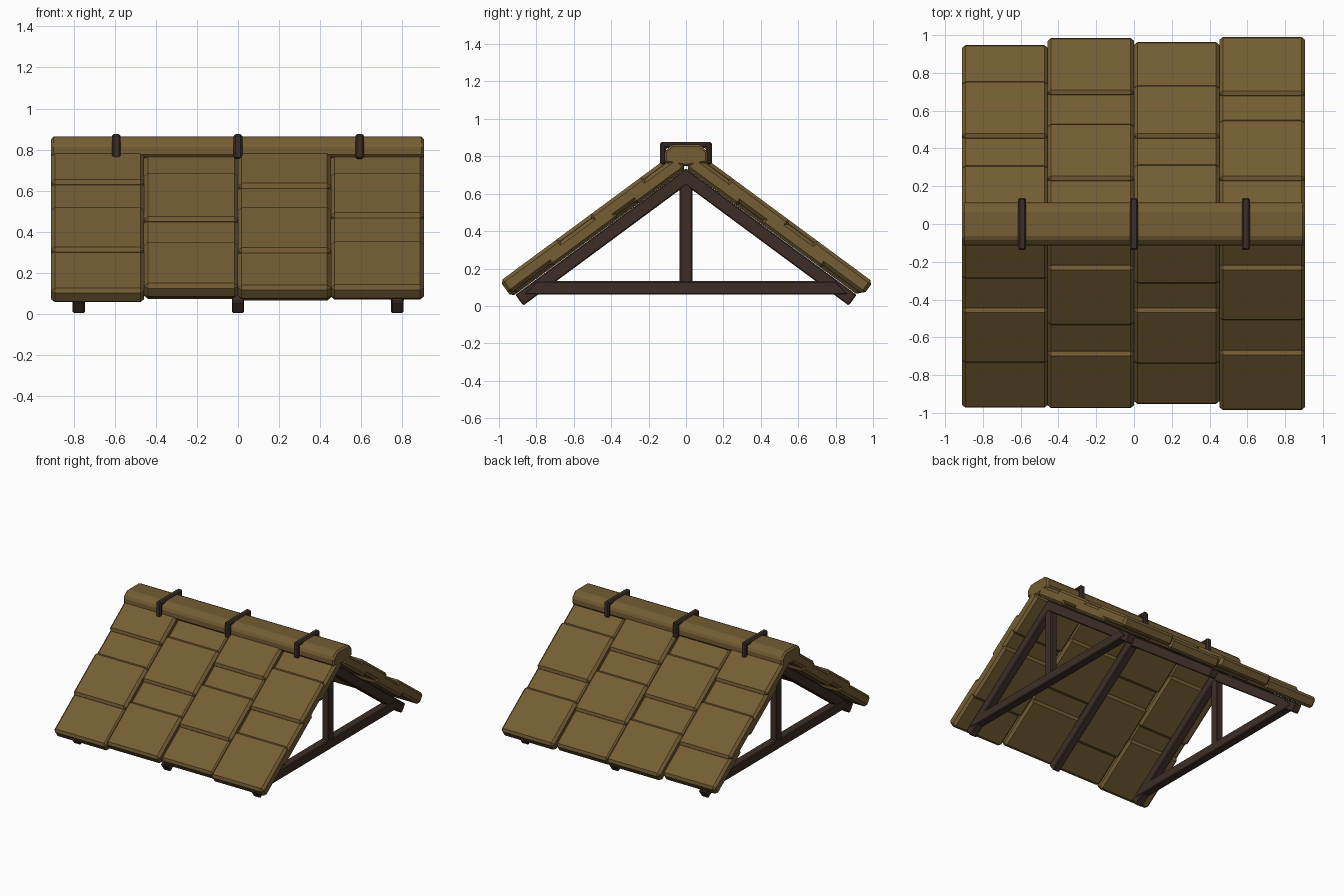
import bpy, bmesh, math

if "Cube" in bpy.data.objects:
    bpy.data.objects.remove(bpy.data.objects["Cube"])

SLOPE = 0.738
ANG = math.atan(SLOPE)
NY, NZ = math.sin(ANG), math.cos(ANG)      # slope normal (y part points outward)
TOP = 0.866                                # raised tile surface height at y = 0
THICK, DROP = 0.085, 0.02                  # tile thickness, offset of the lower layer


def material(name, color):
    m = bpy.data.materials.new(name)
    m.diffuse_color = (*color, 1)
    m.use_nodes = True
    m.node_tree.nodes["Principled BSDF"].inputs["Base Color"].default_value = m.diffuse_color
    return m


SHINGLE = material("golden_wood", (0.175, 0.109, 0.034))
FRAME = material("dark_wood", (0.047, 0.027, 0.020))


def prism(name, pts, x0, x1, mat, bevel):
    """Extrude a y-z profile along x and chamfer its edges."""
    bm = bmesh.new()
    face = bm.faces.new([bm.verts.new((x0, y, z)) for y, z in pts])
    ext = bmesh.ops.extrude_face_region(bm, geom=[face])
    for v in ext["geom"]:
        if isinstance(v, bmesh.types.BMVert):
            v.co.x = x1
    bmesh.ops.recalc_face_normals(bm, faces=bm.faces)
    bmesh.ops.bevel(bm, geom=bm.edges[:], offset=bevel, segments=1,
                    affect='EDGES', clamp_overlap=True)
    mesh = bpy.data.meshes.new(name)
    bm.to_mesh(mesh)
    bm.free()
    mesh.materials.append(mat)
    obj = bpy.data.objects.new(name, mesh)
    bpy.context.collection.objects.link(obj)
    return obj


def tile(side, outer, inner, raised, x0, x1):
    """One roof tile between two distances from the ridge, square to the slope."""
    off = 0 if raised else DROP

    def at(d, depth):
        return (side * (d - NY * depth), TOP - SLOPE * d - NZ * depth)
    pts = [at(outer, off), at(inner, off), at(inner, off + THICK), at(outer, off + THICK)]
    prism("roof_tile", pts, x0, x1, SHINGLE, 0.018)


# Roof tiles: four columns, alternating raised and lowered layers
LAP, RIDGE = 0.10, 0.06
columns = [
    (-0.91, -0.457, False, {-1: (0.995, 0.745, 0.455, 0.30), 1: (0.97, 0.765, 0.465, 0.32)}),
    (-0.457, 0.0, True, {-1: (0.985, 0.685, 0.545, 0.23), 1: (0.995, 0.695, 0.54, 0.24)}),
    (0.0, 0.452, False, {-1: (0.975, 0.75, 0.455, 0.325), 1: (0.985, 0.745, 0.465, 0.325)}),
    (0.452, 0.905, True, {-1: (0.995, 0.68, 0.52, 0.23), 1: (1.0, 0.69, 0.56, 0.24)}),
]
for x0, x1, first_raised, sides in columns:
    for side, cuts in sides.items():
        ends = list(cuts) + [RIDGE]
        for i in range(4):
            raised = first_raised == (i % 2 == 0)
            outer, inner = ends[i], ends[i + 1]
            if not raised:                 # lower tiles run under their neighbours
                outer += LAP if i > 0 else 0
                inner -= LAP if i < 3 else 0
            tile(side, outer, inner, raised, x0, x1)

# Ridge cap
cap = [(-0.115, 0.765), (-0.115, 0.825), (-0.075, 0.864), (0.075, 0.864),
       (0.115, 0.825), (0.115, 0.765), (0.0, 0.745)]
prism("ridge_cap", cap, -0.91, 0.905, SHINGLE, 0.012)

# Straps over the ridge
strap = [(-0.138, 0.755), (-0.138, 0.876), (0.138, 0.876), (0.138, 0.755),
         (0.108, 0.755), (0.108, 0.845), (-0.108, 0.845), (-0.108, 0.755)]
for x in (-0.592, 0.0, 0.592):
    prism("ridge_strap", strap, x - 0.021, x + 0.021, FRAME, 0.009)

# Rafter pairs
rafter = [(-0.87, 0.002), (-0.912, 0.059), (0, 0.735), (0.912, 0.059),
          (0.87, 0.002), (0, 0.645)]
for x in (-0.775, 0.0, 0.775):
    prism("rafter_pair", rafter, x - 0.03, x + 0.03, FRAME, 0.006)

# End trusses: tie beam and king post
tie = [(-0.87, 0.06), (-0.80, 0.132), (0.80, 0.132), (0.87, 0.06)]
post = [(-0.034, 0.1), (-0.034, 0.68), (0.034, 0.68), (0.034, 0.1)]
for x in (-0.775, 0.775):
    prism("tie_beam", tie, x - 0.033, x + 0.033, FRAME, 0.006)
    prism("king_post", post, x - 0.028, x + 0.028, FRAME, 0.006)
